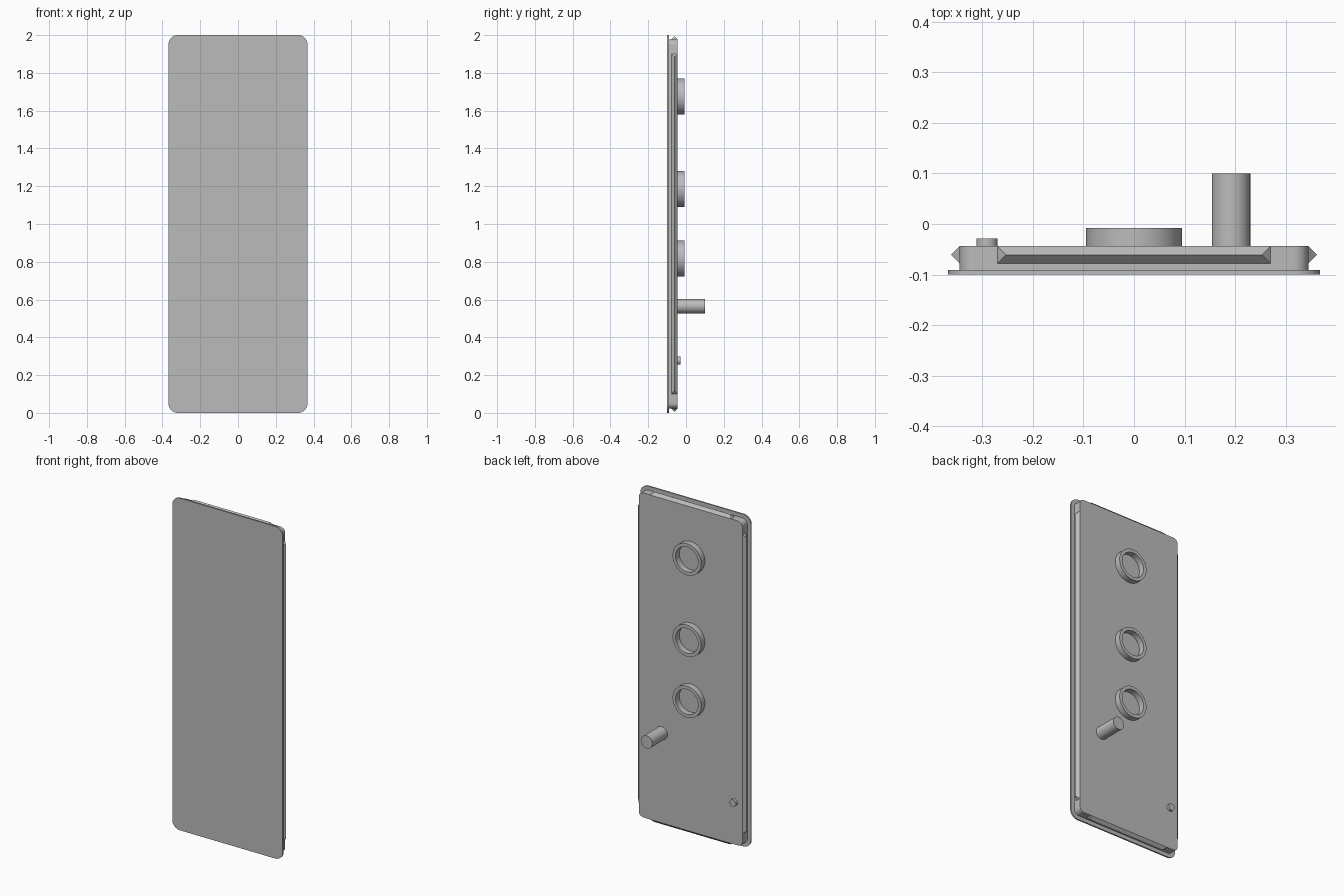
import bpy, bmesh, math
from mathutils import Matrix, Vector

cube = bpy.data.objects.get("Cube")
if cube:
    bpy.data.objects.remove(cube, do_unlink=True)

grey = bpy.data.materials.new("plain grey")
grey.use_nodes = True
grey.diffuse_color = (0.5, 0.5, 0.5, 1)
grey.node_tree.nodes["Principled BSDF"].inputs["Base Color"].default_value = grey.diffuse_color

MID_Z = 1.0
BACK = -0.044      # rear face of the inner body


def finish(name, bm, smooth=True):
    bmesh.ops.recalc_face_normals(bm, faces=bm.faces)
    mesh = bpy.data.meshes.new(name)
    bm.to_mesh(mesh)
    bm.free()
    mesh.materials.append(grey)
    obj = bpy.data.objects.new(name, mesh)
    bpy.context.collection.objects.link(obj)
    if smooth:
        bpy.ops.object.select_all(action="DESELECT")
        obj.select_set(True)
        bpy.context.view_layer.objects.active = obj
        bpy.ops.object.shade_smooth_by_angle(angle=math.radians(30))
    return obj


def rounded_slab(name, half_x, half_z, radius, y0, y1, steps=8):
    bm = bmesh.new()
    verts = []
    for q, (sx, sz) in enumerate([(1, 1), (-1, 1), (-1, -1), (1, -1)]):
        for i in range(steps + 1):
            a = math.pi / 2 * (q + i / steps)
            verts.append(bm.verts.new((sx * (half_x - radius) + radius * math.cos(a), y0,
                                       MID_Z + sz * (half_z - radius) + radius * math.sin(a))))
    face = bm.faces.new(verts)
    new = bmesh.ops.extrude_face_region(bm, geom=[face])["geom"]
    bmesh.ops.translate(bm, vec=(0, y1 - y0, 0),
                        verts=[v for v in new if isinstance(v, bmesh.types.BMVert)])
    return finish(name, bm)


def peg(name, x, z, radius, y1):
    bm = bmesh.new()
    y0 = BACK - 0.004
    bmesh.ops.create_cone(bm, cap_ends=True, segments=40, radius1=radius, radius2=radius,
                          depth=y1 - y0,
                          matrix=Matrix.Translation((x, (y0 + y1) / 2, z))
                          @ Matrix.Rotation(math.pi / 2, 4, "X"))
    return finish(name, bm)


def ring(name, z, outer, inner, y1):
    bm = bmesh.new()
    y0 = BACK - 0.004
    profile = [bm.verts.new((r, y, z)) for r, y in
               [(outer, y0), (outer, y1), (inner, y1), (inner, y0)]]
    edges = [bm.edges.new((profile[i], profile[(i + 1) % 4])) for i in range(4)]
    bmesh.ops.spin(bm, geom=profile + edges, cent=(0, 0, z), axis=(0, 1, 0),
                   angle=math.tau, steps=48, use_duplicate=False)
    bmesh.ops.remove_doubles(bm, verts=bm.verts, dist=1e-5)
    return finish(name, bm)


def snap_ridge(name, angle, half_length, base, height=0.017):
    # Triangular bar with sloped ends, lying along the top edge before turning
    bm = bmesh.new()
    turn = Matrix.Translation((0, 0, MID_Z)) @ Matrix.Rotation(angle, 4, "Y")
    ends = []
    for s in (-1, 1):
        ends.append([bm.verts.new(turn @ Vector(p)) for p in
                     [(s * half_length, -0.078, base), (s * half_length, BACK, base),
                      (s * (half_length - 0.017), -0.061, base + height)]])
    for end in ends:
        bm.faces.new(end)
    for i in range(3):
        j = (i + 1) % 3
        bm.faces.new((ends[0][i], ends[0][j], ends[1][j], ends[1][i]))
    return finish(name, bm, smooth=False)


# Thin front plate and the body behind it
rounded_slab("front_plate", 0.368, 1.0, 0.05, -0.1, -0.091)
rounded_slab("inner_body", 0.345, 0.977, 0.03, -0.091, BACK)

# Snap ridges around the rim
for name, turns, half_length, base in [("top", 0, 0.27, 0.977), ("left", 1, 0.9, 0.345),
                                       ("bottom", 2, 0.27, 0.977), ("right", 3, 0.9, 0.345)]:
    snap_ridge(name + "_snap_ridge", turns * math.pi / 2, half_length, base)

# Rear rings and pegs
for name, z in [("upper", 1.675), ("middle", 1.185), ("lower", 0.817)]:
    ring(name + "_ring", z, 0.095, 0.075, -0.008)
peg("long_peg", 0.192, 0.565, 0.038, 0.1)
peg("small_peg", -0.291, 0.277, 0.021, -0.029)
